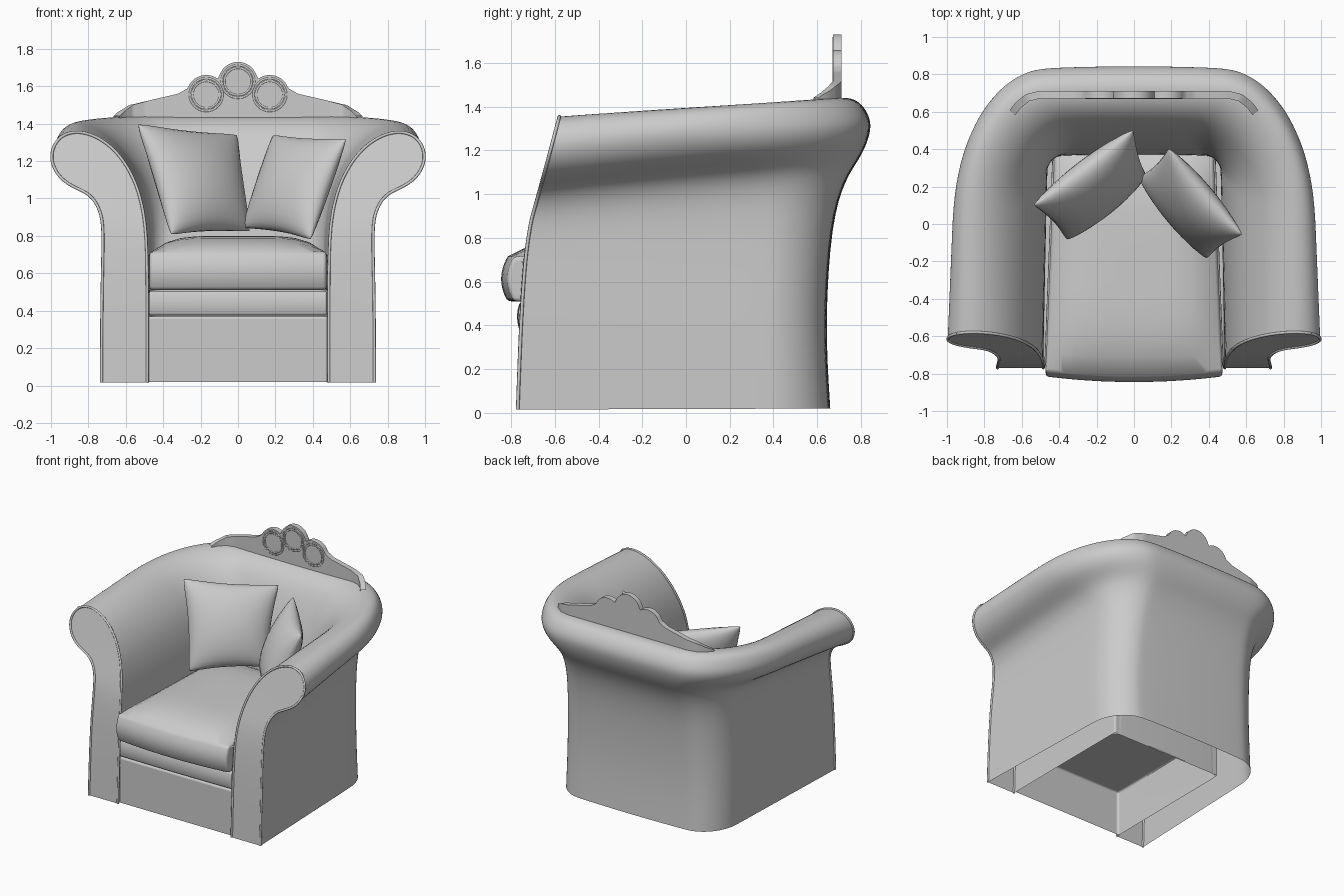
import bpy, bmesh, math
from mathutils import Vector

cube = bpy.data.objects.get("Cube")
if cube:
    bpy.data.objects.remove(cube, do_unlink=True)

grey = bpy.data.materials.new("grey_fabric")
grey.use_nodes = True
colour = (0.6, 0.6, 0.6, 1)
grey.diffuse_color = colour
grey.node_tree.nodes["Principled BSDF"].inputs["Base Color"].default_value = colour


def finish(name, bm, subsurf=0, bevel=0, angle=40):
    bmesh.ops.recalc_face_normals(bm, faces=bm.faces)
    mesh = bpy.data.meshes.new(name)
    bm.to_mesh(mesh)
    bm.free()
    mesh.materials.append(grey)
    ob = bpy.data.objects.new(name, mesh)
    bpy.context.collection.objects.link(ob)
    bpy.ops.object.select_all(action='DESELECT')
    ob.select_set(True)
    bpy.context.view_layer.objects.active = ob
    bpy.ops.object.shade_smooth_by_angle(angle=math.radians(angle))
    if bevel:
        m = ob.modifiers.new("round", 'BEVEL')
        m.width, m.segments, m.limit_method = bevel, 4, 'ANGLE'
        m.angle_limit = math.radians(50)
    if subsurf:
        m = ob.modifiers.new("smooth", 'SUBSURF')
        m.levels = m.render_levels = subsurf
        m.boundary_smooth = 'PRESERVE_CORNERS'


def tube(name, points, radius, cyclic=False, smooth=True):
    cu = bpy.data.curves.new(name, 'CURVE')
    cu.dimensions = '3D'
    cu.bevel_depth, cu.bevel_resolution = radius, 2
    sp = cu.splines.new('NURBS' if smooth else 'POLY')
    sp.points.add(len(points) - 1)
    for p, co in zip(sp.points, points):
        p.co = (*co, 1)
    sp.use_cyclic_u = cyclic
    if smooth:
        sp.order_u, sp.use_endpoint_u = 4, True
    cu.materials.append(grey)
    ob = bpy.data.objects.new(name, cu)
    bpy.context.collection.objects.link(ob)


def lerp_table(table, x):
    for (x0, y0), (x1, y1) in zip(table, table[1:]):
        if x <= x1:
            return y0 + (y1 - y0) * max(0, (x - x0) / (x1 - x0))
    return table[-1][1]


def add_grid(bm, rows):
    vs = [[bm.verts.new(p) for p in row] for row in rows]
    for a, b in zip(vs, vs[1:]):
        for i in range(len(a) - 1):
            bm.faces.new((a[i], a[i + 1], b[i + 1], b[i]))


# Shell section: arm x, arm z, back y, back z, corner radius
outer = [(.73, .015, .66, .02, .24), (.73, .5, .635, .4, .24), (.715, .82, .665, .88, .25),
         (.735, .94, .73, 1.07, .29), (.79, 1.025, .785, 1.15, .35), (.87, 1.055, .815, 1.205, .4),
         (.95, 1.105, .835, 1.255, .45), (.995, 1.18, .85, 1.325, .48), (1.0, 1.255, .82, 1.395, .5)]
inner = [(.485, .015, .37, .02, .06), (.485, .5, .37, .5, .06), (.485, .8, .37, .8, .09),
         (.515, .99, .41, 1.0, .18), (.565, 1.13, .46, 1.15, .25), (.645, 1.25, .51, 1.27, .31),
         (.745, 1.33, .57, 1.375, .36), (.86, 1.365, .66, 1.44, .4), (.955, 1.335, .765, 1.445, .45)]
section = outer + inner[::-1]
front_slope = [(0, -.77), (.75, -.745), (1.05, -.66), (1.37, -.575)]


def u_path(row):
    x, z, y, zb, r = row
    taper = .06 * min(1, z / .8) if row in inner else .06
    ry = r * (.7 + 1.8 * r)
    y0 = lerp_table(front_slope, z)
    half = [(x, y0 + (y - ry - y0) * i / 5) for i in range(5)]
    for i in range(9):
        a = math.pi / 2 * i / 8
        half.append((x - r + r * math.cos(a), y - ry + ry * math.sin(a)))
    half += [((x - r) * k, y) for k in (.66, .33)]
    path = half + [(0, y)] + [(-px, py) for px, py in reversed(half)]
    points = []
    for px, py in path:
        s = max(0, (py - y0) / (y - y0))
        points.append((px * (1 - taper * s), py - .04 * px * px * s ** 6, z + (zb - z) * s ** .9))
    return points


# Wraparound arms and back
bm = bmesh.new()
add_grid(bm, [u_path(p) for p in section])
finish("arms_and_back_shell", bm, subsurf=2, angle=80)

# Scrolled front panels with piping
for side, label in ((1, "left"), (-1, "right")):
    def edge(rows):
        return [(side * x, lerp_table(front_slope, z), z) for x, z, *_ in rows]
    bm = bmesh.new()
    add_grid(bm, [edge(outer), edge(inner)])
    finish(label + "_arm_front_panel", bm, subsurf=2, angle=80)
    tube(label + "_arm_piping", edge(section), .008)


def padded_block(name, lo, hi, crown=0, bow=0, puff=0, bevel=.03, taper=0, open_bottom=False):
    bm = bmesh.new()
    bmesh.ops.create_cube(bm, size=2)
    bmesh.ops.subdivide_edges(bm, edges=bm.edges, cuts=11, use_grid_fill=True)
    if open_bottom:
        low = [f for f in bm.faces if f.calc_center_median().z < -.999]
        bmesh.ops.delete(bm, geom=low, context='FACES')
    for v in bm.verts:
        u, t, w = v.co
        v.co = [a + (b - a) * (c + 1) / 2 for a, b, c in zip(lo, hi, v.co)]
        v.co.x *= 1 - taper * (t + 1) / 2
        if w > .99:
            v.co.z += crown * (1 - abs(u) ** 5) * (1 - abs(t) ** 5)
        if t < 0:
            v.co.y += t * (bow * (1 - u * u) + puff * (1 - w * w))
    finish(name, bm, bevel=bevel)


# Seat
padded_block("seat_base", (-.483, -.755, .02), (.483, .36, .37), bevel=.015, open_bottom=True)
padded_block("seat_border", (-.475, -.755, .375), (.475, .36, .505), bow=.005, puff=.012,
             bevel=.045, taper=.08)
padded_block("seat_cushion", (-.473, -.785, .51), (.473, .38, .715),
             crown=.085, bow=.03, puff=.03, bevel=.035, taper=.1)


def seam(name, z):
    pts = []
    for cx, cy, start in ((.38, .32, 0), (-.38, .32, 90), (-.42, -.73, 180), (.42, -.73, 270)):
        for i in range(7):
            a = math.radians(start + 15 * i)
            pts.append((cx + .05 * math.cos(a), cy + .05 * math.sin(a), z))
        if start == 180:
            pts += [(.42 * k / 5, -.78, z) for k in range(-4, 5)]
    pts = [(x, y - (.034 * (1 - (x / .47) ** 2) if y < -.7 else 0), z) for x, y, z in pts]
    tube(name, pts, .008, cyclic=True, smooth=False)


seam("cushion_upper_piping", .695)
seam("cushion_lower_piping", .525)


# Throw pillows, given by bottom-left, bottom-right, top-left, top-right corners
def pillow(name, corners, half_thick, n=16):
    bl, br, tl, tr = (Vector(c) for c in corners)
    normal = (br - bl).cross(tl - bl).normalized()
    bm = bmesh.new()
    for sign in (1, -1):
        rows = []
        for j in range(n + 1):
            row = []
            for i in range(n + 1):
                u, v = (math.sin(math.pi / 2 * (2 * k / n - 1)) for k in (i, j))
                blunt = .03 * (u * v) ** 8
                a = (1 + u * (1 - .07 * (1 - v * v) - blunt)) / 2
                b = (1 + v * (1 - .07 * (1 - u * u) - blunt)) / 2
                p = bl.lerp(br, a).lerp(tl.lerp(tr, a), b)
                h = max(0, (1 - u * u) * (1 - v * v)) ** .5
                row.append(p + normal * sign * half_thick * h)
            rows.append(row)
        add_grid(bm, rows)
    bmesh.ops.remove_doubles(bm, verts=bm.verts, dist=.0005)
    finish(name, bm, angle=120)


pillow("right_pillow", ((-.36, -.09, .8), (.07, .26, .82), (-.545, .1, 1.405), (0, .51, 1.345)), .12)
pillow("left_pillow", ((.02, .25, .84), (.39, -.19, .775), (.185, .41, 1.345), (.585, -.06, 1.325)), .11)

# Scalloped crest board, bent forward at its ends
medallions = [(-.17, 1.555), (0, 1.625), (.17, 1.555)]
shoulder = [(0, 1.6), (.25, 1.6), (.32, 1.56), (.45, 1.53), (.57, 1.5), (.63, 1.46), (.66, 1.43)]
bend = [(0, .692), (.5, .692), (.57, .675), (.62, .635), (.66, .58)]
loops = [[], [], [], []]
for i in range(-48, 49):
    x = .65 * i / 48
    y = lerp_table(bend, abs(x))
    z = lerp_table(shoulder, abs(x))
    for cx, cz in medallions:
        if abs(x - cx) < .105:
            z = max(z, cz + math.sqrt(.105 ** 2 - (x - cx) ** 2))
    slope = (lerp_table(bend, abs(x + .01)) - lerp_table(bend, abs(x - .01))) / .02
    across = Vector((-slope, 1, 0)).normalized() * .02
    for loop, sign, height in zip(loops, (-1, -1, 1, 1), (1.39, z, z, 1.39)):
        loop.append(Vector((x, y, height)) + across * sign)
bm = bmesh.new()
add_grid(bm, loops)
bmesh.ops.holes_fill(bm, edges=bm.edges, sides=4)
finish("crest_board", bm)

# Medallion rings, set almost flush in the crest
for k, (cx, cz) in enumerate(medallions):
    for label, radius in (("outer", .088), ("inner", .073)):
        ring = [(cx + radius * math.cos(math.tau * i / 32), .675,
                 cz + radius * math.sin(math.tau * i / 32)) for i in range(32)]
        tube("crest_%s_ring_%d" % (label, k + 1), ring, .006, cyclic=True, smooth=False)
